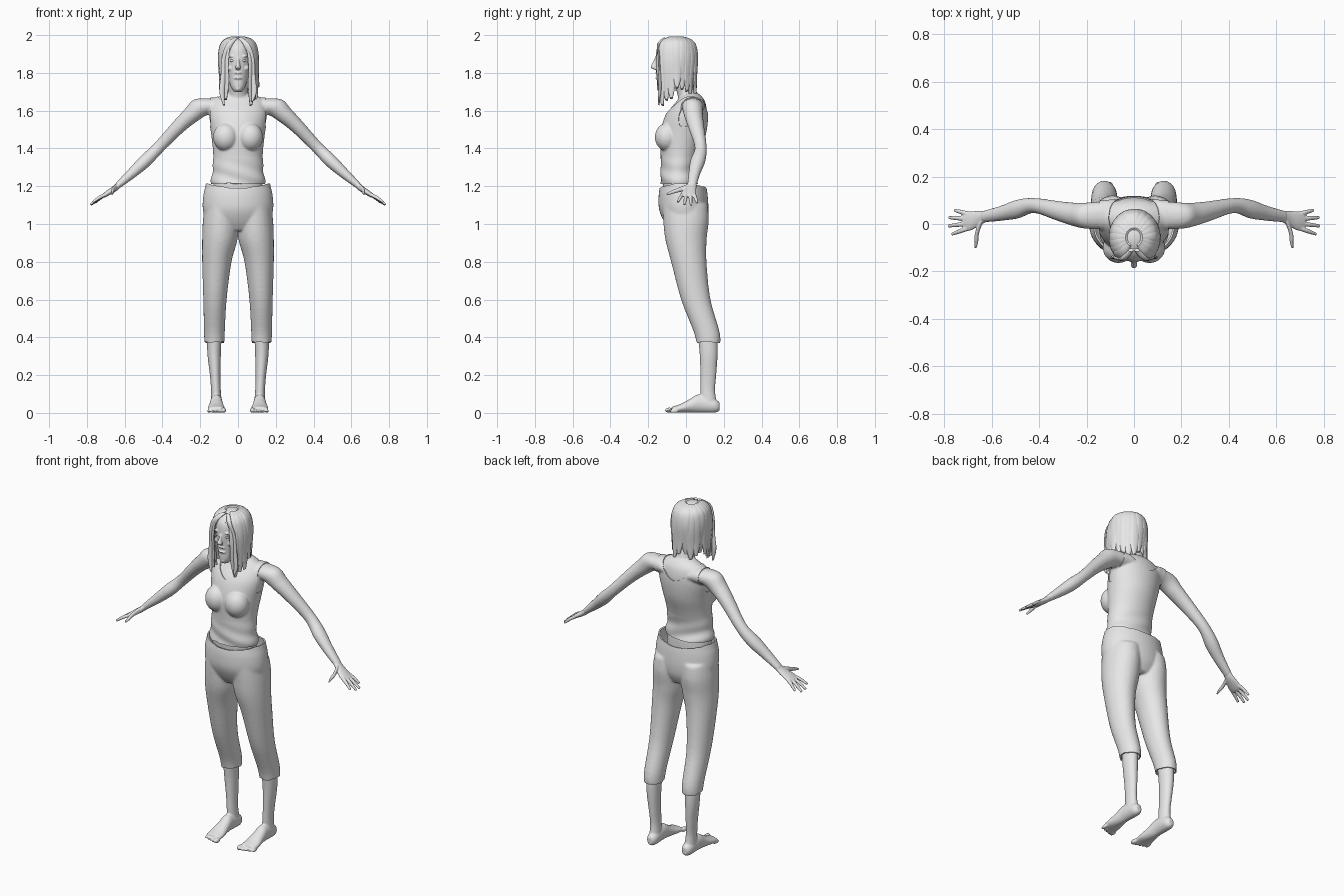
import bpy, bmesh, math, random
from mathutils import Vector, Matrix

random.seed(4)
if "Cube" in bpy.data.objects:
    bpy.data.objects.remove(bpy.data.objects["Cube"])

grey = bpy.data.materials.new("plain grey")
grey.use_nodes = True
grey.diffuse_color = (0.8, 0.8, 0.8, 1)
grey.node_tree.nodes["Principled BSDF"].inputs["Base Color"].default_value = (0.8, 0.8, 0.8, 1)

X, Y, Z = Vector((1, 0, 0)), Vector((0, 1, 0)), Vector((0, 0, 1))
ARM_UP = Vector((0.68, 0, 0.73))


def spline(rows, steps=5):
    """Smooth rows of numbers with a Catmull-Rom curve."""
    out = []
    for i in range(len(rows) - 1):
        quad = [rows[max(i - 1, 0)], rows[i], rows[i + 1], rows[min(i + 2, len(rows) - 1)]]
        for k in range(steps):
            t = k / steps
            out.append([b + t / 2 * (c - a + t * (2 * a - 5 * b + 4 * c - d + t * (3 * (b - c) + d - a)))
                        for a, b, c, d in zip(*quad)])
    return out + [list(rows[-1])]


def tube(bm, rows, u, v, side=1, sides=24):
    """Loft ellipses given as x, y, z, radius along u, radius along v."""
    rings = []
    for x, y, z, ru, rv in spline(rows):
        ring = []
        for k in range(sides):
            a = math.tau * k / sides
            p = Vector((x, y, z)) + u * ru * math.cos(a) + v * rv * math.sin(a)
            ring.append(bm.verts.new((p.x * side, p.y, p.z)))
        rings.append(ring)
    for lo, hi in zip(rings, rings[1:]):
        for k in range(sides):
            j = (k + 1) % sides
            bm.faces.new((lo[k], lo[j], hi[j], hi[k]))
    bm.faces.new(rings[0])
    bm.faces.new(rings[-1])


def ball(bm, centre, radii):
    m = Matrix.Translation(centre) @ Matrix.Diagonal((*radii, 1))
    return bmesh.ops.create_uvsphere(bm, u_segments=32, v_segments=20, radius=1, matrix=m)


def finish(name, bm, voxel=0, smooth=0, thick=0):
    """Make the object, fuse its volumes if asked, and bake the modifiers."""
    bmesh.ops.recalc_face_normals(bm, faces=bm.faces)
    mesh = bpy.data.meshes.new(name)
    bm.to_mesh(mesh)
    bm.free()
    ob = bpy.data.objects.new(name, mesh)
    bpy.context.collection.objects.link(ob)
    if voxel:
        mod = ob.modifiers.new("fuse", 'REMESH')
        mod.mode, mod.voxel_size = 'VOXEL', voxel
    if smooth:
        mod = ob.modifiers.new("soften", 'SMOOTH')
        mod.factor, mod.iterations = 0.5, smooth
    if thick:
        mod = ob.modifiers.new("cloth", 'SOLIDIFY')
        mod.thickness, mod.offset = thick, -1
    bpy.context.view_layer.update()
    ob.data = bpy.data.meshes.new_from_object(ob.evaluated_get(bpy.context.evaluated_depsgraph_get()))
    ob.data.name = name
    ob.modifiers.clear()
    ob.data.materials.clear()
    ob.data.materials.append(grey)
    bpy.ops.object.select_all(action='DESELECT')
    ob.select_set(True)
    bpy.context.view_layer.objects.active = ob
    bpy.ops.object.shade_smooth_by_angle(angle=math.radians(45))
    return ob


def trim(bm, keep, rounds=6):
    """Drop faces that fail the rule, then even out the cut edges."""
    drop = [f for f in bm.faces if not keep(f.calc_center_median())]
    bmesh.ops.delete(bm, geom=drop, context='FACES')
    for _ in range(rounds):
        rim = {}
        for e in bm.edges:
            if e.is_boundary:
                for v in e.verts:
                    rim.setdefault(v, []).append(e.other_vert(v).co.copy())
        for v, near in rim.items():
            v.co = v.co * 0.5 + sum(near, Vector()) / len(near) * 0.5


# Torso, neck and arms
bm = bmesh.new()
tube(bm, [(0, -.03, 1.12, .13, .085), (0, -.035, 1.2, .132, .088), (0, -.04, 1.28, .127, .085),
          (0, -.03, 1.38, .127, .1), (0, -.015, 1.48, .138, .117), (0, .005, 1.58, .152, .107),
          (0, .025, 1.65, .135, .075), (0, .025, 1.69, .07, .045)], X, Y, sides=40)
tube(bm, [(0, .025, 1.6, .065, .06), (0, .01, 1.68, .052, .054), (0, -.03, 1.8, .05, .05)], X, Y)
for s in (1, -1):
    ball(bm, (s * .065, -.1, 1.46), (.062, .06, .07))
    tube(bm, [(.08, .04, 1.625, .055, .06), (.19, .035, 1.62, .056, .056), (.25, .04, 1.575, .046, .05),
              (.32, .055, 1.51, .038, .042), (.42, .078, 1.405, .032, .032), (.49, .063, 1.335, .035, .04),
              (.56, .045, 1.27, .028, .032), (.64, .03, 1.2, .017, .025)], ARM_UP, Y, s)
torso = finish("torso_and_arms", bm, .0065, 8)

# Tank top lifted off the torso, with scooped neck and armholes
bm = bmesh.new()
bm.from_mesh(torso.data)
bm.normal_update()
for v in bm.verts:
    low = max(0, 1.36 - v.co.z)
    fold = .03 * low * math.sin(70 * v.co.z + 25 * v.co.x)
    v.co += v.normal * (.005 + .05 * low + fold)
trim(bm, lambda c: 1.215 < c.z < 1.585 + 8 * c.x ** 2
     and abs(c.x) < .145 + max(0, 1.52 - c.z) * .8)
finish("tank_top", bm, thick=.006)

# Cropped trousers, fused from hips and two legs and then opened
bm = bmesh.new()
tube(bm, [(0, 0, .97, .1, .08), (0, -.004, 1.02, .16, .108), (0, -.012, 1.08, .179, .123),
          (0, -.015, 1.15, .176, .122), (0, -.015, 1.2, .165, .115), (0, -.015, 1.25, .158, .11)],
     X, Y, sides=40)
for s in (1, -1):
    tube(bm, [(.125, .118, .34, .044, .052), (.125, .112, .42, .047, .06), (.122, .052, .6, .054, .07),
              (.112, .015, .8, .07, .086), (.096, 0, .92, .086, .102), (.09, 0, 1.02, .088, .113),
              (.085, -.005, 1.1, .082, .112)], X, Y, s)
trousers = finish("trouser_volume", bm, .0075, 8)
bm = bmesh.new()
bm.from_mesh(trousers.data)
bpy.data.objects.remove(trousers)
trim(bm, lambda c: .375 < c.z < 1.19 + .9 * c.x ** 2)
finish("cropped_trousers", bm, thick=.008)

# Lower legs and bare feet with toes
for s, label in ((1, "left"), (-1, "right")):
    bm = bmesh.new()
    tube(bm, [(.125, .105, .48, .038, .048), (.126, .116, .38, .038, .05), (.126, .12, .3, .035, .047),
              (.121, .118, .2, .028, .042), (.117, .115, .12, .026, .039), (.115, .12, .05, .03, .043)], X, Y, s)
    tube(bm, [(.113, .178, .034, .016, .022), (.114, .15, .038, .031, .037), (.115, .07, .05, .033, .048),
              (.115, .02, .037, .038, .036), (.115, -.03, .024, .046, .023), (.113, -.075, .017, .045, .015)],
         X, Z, s)
    for k in range(5):
        size = .014 if k == 0 else .0105 - k * .0005
        ball(bm, (s * (.076 + .0195 * k), -.088 + .006 * k, size), (size, .024, size))
    finish(label + "_lower_leg", bm, .0045, 4)

# Hands with spread fingers and thumb
for s, label in ((1, "left"), (-1, "right")):
    bm = bmesh.new()
    tube(bm, [(.62, .033, 1.218, .016, .023), (.65, .025, 1.19, .016, .03), (.69, .013, 1.163, .014, .041),
              (.715, .012, 1.147, .011, .038)], ARM_UP, Y, s)
    for y0, y1, x1, z1 in ((.043, .058, .757, 1.112), (.022, .027, .78, 1.1),
                           (.002, -.008, .782, 1.103), (-.018, -.043, .768, 1.116)):
        tube(bm, [(.7, y0, 1.157, .01, .011), ((.7 + x1) / 2, (y0 + y1) / 2, (1.164 + z1) / 2, .0095, .0095),
                  (x1, y1, z1, .006, .007)], ARM_UP, Y, s, 12)
    tube(bm, [(.645, .01, 1.195, .014, .018), (.662, -.04, 1.18, .012, .013), (.664, -.075, 1.168, .01, .01),
              (.668, -.103, 1.157, .006, .006)], Vector((.8, -.3, 0)), Z, s, 12)
    finish(label + "_hand", bm, .0035, 3)

# Head with nose, brows, cheeks, lips and chin
bm = bmesh.new()
tube(bm, [(0, -.12, 1.7, .022, .022), (0, -.11, 1.725, .037, .043), (0, -.092, 1.77, .053, .062),
          (0, -.08, 1.82, .065, .078), (0, -.073, 1.88, .071, .088), (0, -.068, 1.94, .065, .082),
          (0, -.065, 1.975, .035, .045)], X, Y, sides=32)
tube(bm, [(0, -.158, 1.878, .007, .008), (0, -.167, 1.85, .009, .012), (0, -.173, 1.83, .014, .014),
          (0, -.162, 1.817, .01, .008)], X, Y)
ball(bm, (0, -.138, 1.718), (.018, .016, .016))
for s in (1, -1):
    ball(bm, (s * .03, -.146, 1.888), (.021, .012, .007))
    ball(bm, (s * .04, -.13, 1.825), (.02, .018, .016))
for z, r in ((1.8, .006), (1.772, .007)):
    ball(bm, (0, -.148, z), (.024, .014, r))
finish("head", bm, .004, 3)

for s, label in ((1, "left"), (-1, "right")):
    bm = bmesh.new()
    ball(bm, (s * .029, -.145, 1.865), (.014, .011, .0075))
    finish(label + "_eye", bm)

# Hair cap, open around the face
bm = bmesh.new()
ball(bm, (0, -.057, 1.877), (.097, .112, .116))
trim(bm, lambda c: c.z > 1.8 and not (c.y < -.075 and abs(c.x) < .072 and c.z < 1.945), 2)
finish("hair_cap", bm, thick=.012)

# Hair locks falling from the parting around the sides and back
bm = bmesh.new()
count = 17
for i in range(count):
    a = math.radians(44 + 272 * i / (count - 1))
    out = Vector((math.sin(a), -math.cos(a), 0))
    along = Vector((math.cos(a), math.sin(a), 0))
    front = max(0, math.cos(a))
    end = 1.7 - .085 * front + random.uniform(-.02, .025)
    flare = random.uniform(-.008, .01)
    rows = []
    for t, reach, width in ((0, .3, .012), (.05, .68, .022), (.16, .93, .027), (.4, 1.03, .026),
                            (.75, .96 + flare * 4, .024), (1, .92 + flare * 10, .008)):
        z = 1.988 + (end - 1.988) * t
        rows.append((out.x * .096 * reach + .012 * t * (out.x > 0), -.057 + out.y * .11 * reach, z, width, .009))
    tube(bm, rows, along, (out + Z * .6).normalized(), sides=12)
finish("hair_locks", bm)

# Loose strands framing the face
bm = bmesh.new()
for s, end in ((1, 1.65), (-1, 1.63)):
    tube(bm, [(.012, -.11, 1.985, .012, .008), (.045, -.145, 1.95, .017, .009), (.07, -.142, 1.88, .016, .01),
              (.077, -.138, 1.78, .015, .011), (.085, -.14, 1.7, .014, .01), (.075, -.145, end, .005, .005)],
         X, Vector((.3, -.8, .5)), s, 12)
finish("front_strands", bm)
